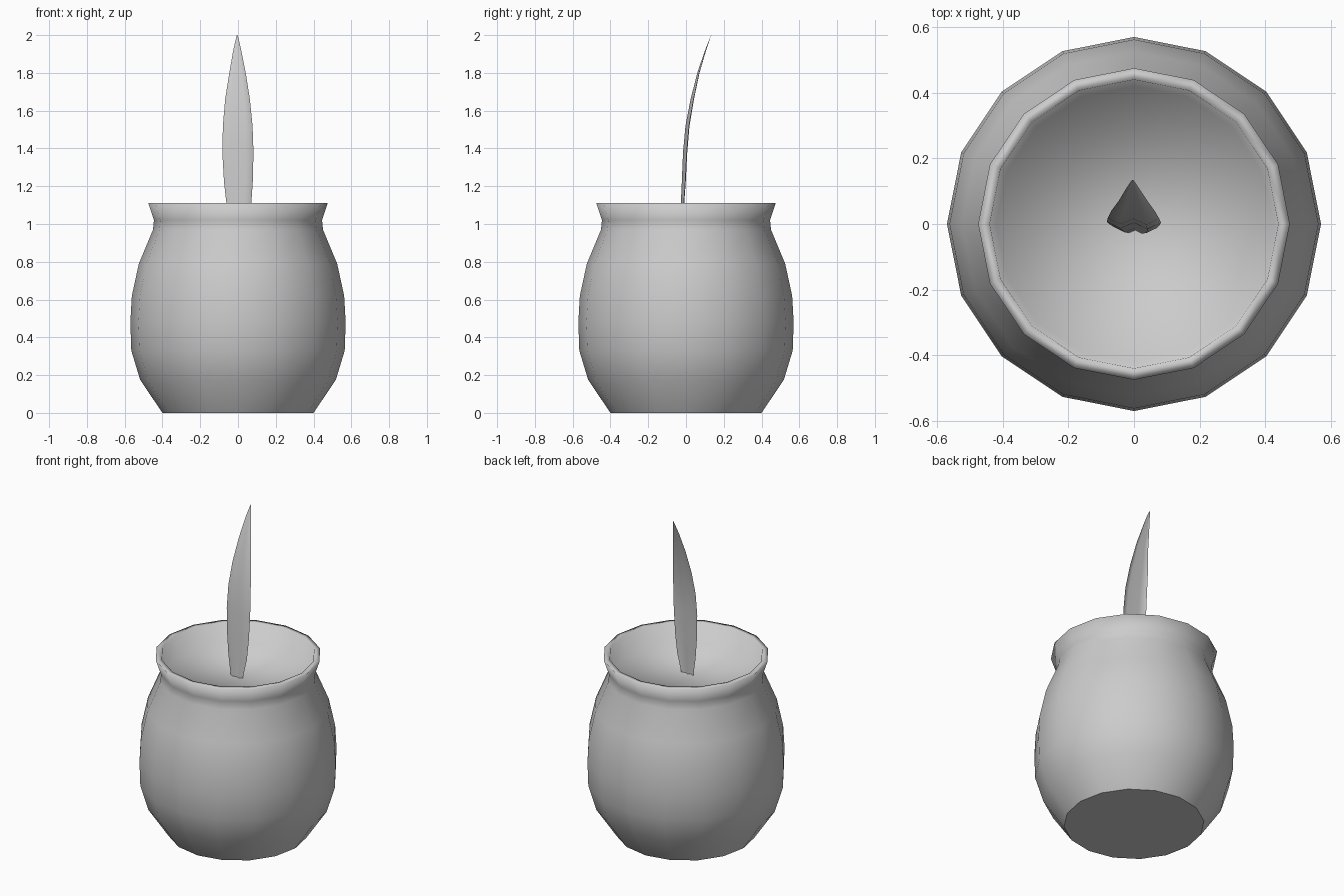
import bpy
import math

if "Cube" in bpy.data.objects:
    bpy.data.objects.remove(bpy.data.objects["Cube"])

SIDES = 16


def make_object(name, verts, faces):
    mesh = bpy.data.meshes.new(name)
    mesh.from_pydata(verts, [], faces)
    mesh.update()
    obj = bpy.data.objects.new(name, mesh)
    bpy.context.collection.objects.link(obj)
    for poly in mesh.polygons:
        poly.use_smooth = True
    return obj


def lathe(name, profile):
    """Spin an (r, z) profile round z and close both ends."""
    verts = [(r * math.cos(a), r * math.sin(a), z)
             for r, z in profile
             for a in (2 * math.pi * i / SIDES for i in range(SIDES))]
    faces = []
    for k in range(len(profile) - 1):
        for i in range(SIDES):
            j = (i + 1) % SIDES
            a, b = k * SIDES, (k + 1) * SIDES
            faces.append((a + i, a + j, b + j, b + i))
    last = (len(profile) - 1) * SIDES
    faces.append(tuple(range(last, last + SIDES)))
    faces.append(tuple(reversed(range(SIDES))))
    return make_object(name, verts, faces)


# Pot: outer belly, flared rim, inner wall and the filled surface inside
pot = lathe("pot", [
    (0.40, 0.0), (0.518, 0.175), (0.565, 0.33), (0.57, 0.48),
    (0.562, 0.62), (0.525, 0.79), (0.45, 0.97), (0.445, 1.02),
    (0.475, 1.11), (0.44, 1.11), (0.42, 0.98)])
# Keep the flat base crisp
base = pot.data.polygons[-1]
base.use_smooth = False
for edge in pot.data.edges:
    if max(edge.vertices) < SIDES:
        edge.use_edge_sharp = True

# Leaf: rows of (z, y, left x, right x), with two shallow lengthwise folds
rows = [
    (0.96, -0.020, -0.035, 0.042), (1.10, -0.012, -0.060, 0.070),
    (1.22, -0.004, -0.074, 0.078), (1.38, 0.004, -0.083, 0.082),
    (1.52, 0.016, -0.080, 0.077), (1.66, 0.040, -0.068, 0.063),
    (1.80, 0.070, -0.046, 0.041), (1.92, 0.106, -0.025, 0.017),
    (1.97, 0.123, -0.014, 0.006), (2.00, 0.134, -0.006, -0.002)]
folds = [(0.0, 0.02), (0.25, -0.13), (0.5, 0.0), (0.75, -0.15), (1.0, 0.0)]
n = len(folds)
verts = [(l + (r - l) * t, y + (r - l) * d * 0.8, z)
         for z, y, l, r in rows for t, d in folds]
faces = [(k * n + i, k * n + i + 1, (k + 1) * n + i + 1, (k + 1) * n + i)
         for k in range(len(rows) - 1) for i in range(n - 1)]
leaf = make_object("leaf", verts, faces)
